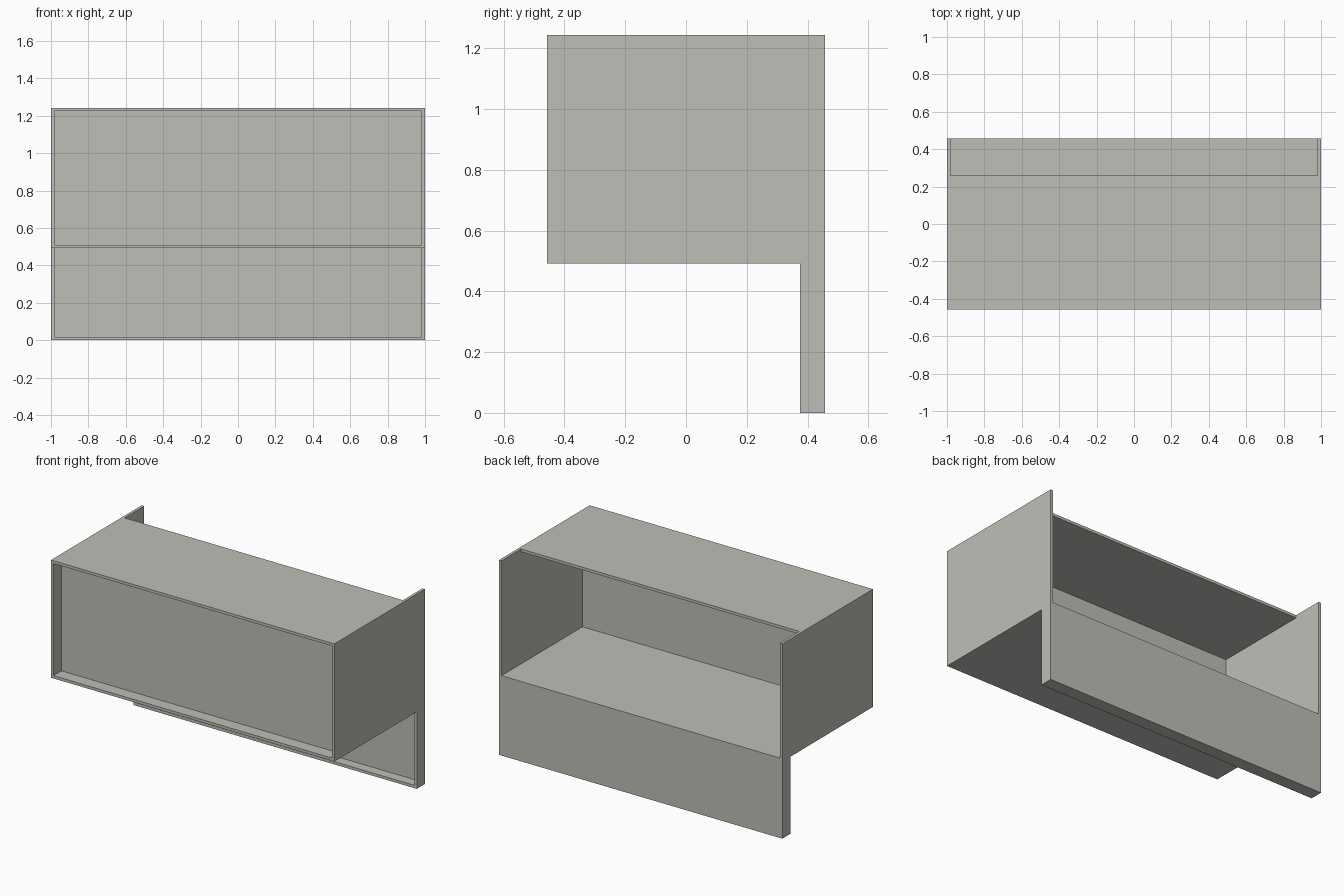
import bpy, bmesh

if "Cube" in bpy.data.objects:
    bpy.data.objects.remove(bpy.data.objects["Cube"])

T = 0.018                      # board thickness
W, D, H = 1.0, 0.457, 1.243    # half width, half depth, height
SHELF = 0.492                  # underside of the upper box
LEG = 0.375                    # front of the lower apron

grey = bpy.data.materials.new("warm_grey")
grey.diffuse_color = (0.52, 0.52, 0.475, 1)
grey.use_nodes = True
grey.node_tree.nodes["Principled BSDF"].inputs["Base Color"].default_value = grey.diffuse_color


def prism(name, profile, x0, x1):
    """Extrude a (y, z) outline along x."""
    bm = bmesh.new()
    face = bm.faces.new([bm.verts.new((x0, y, z)) for y, z in profile])
    ext = bmesh.ops.extrude_face_region(bm, geom=[face])
    moved = [g for g in ext["geom"] if isinstance(g, bmesh.types.BMVert)]
    bmesh.ops.translate(bm, vec=(x1 - x0, 0, 0), verts=moved)
    bmesh.ops.recalc_face_normals(bm, faces=bm.faces[:])
    me = bpy.data.meshes.new(name)
    bm.to_mesh(me)
    bm.free()
    me.materials.append(grey)
    ob = bpy.data.objects.new(name, me)
    bpy.context.collection.objects.link(ob)


def board(name, y0, y1, z0, z1):
    """Flat board fitted between the two sides."""
    prism(name, [(y0, z0), (y1, z0), (y1, z1), (y0, z1)], -W + T, W - T)


# Side panels: deep upper part with a narrow leg at the back
side = [(-D, SHELF), (LEG, SHELF), (LEG, 0), (D, 0), (D, H), (-D, H)]
prism("left_side", side, -W, -W + T)
prism("right_side", side, W - T, W)

# Upper box: short top, full-depth shelf, recessed front
board("top_panel", -D, 0.26, H - T, H)
board("shelf_floor", -D, D, SHELF, SHELF + T)
board("recessed_front_panel", -0.377, -0.377 + T, SHELF + T, H - T)

# Lower apron: back panel flush with the sides, plus a bottom rail
board("lower_back_panel", D - T, D, T, SHELF)
board("bottom_rail", LEG, D, 0, T)
